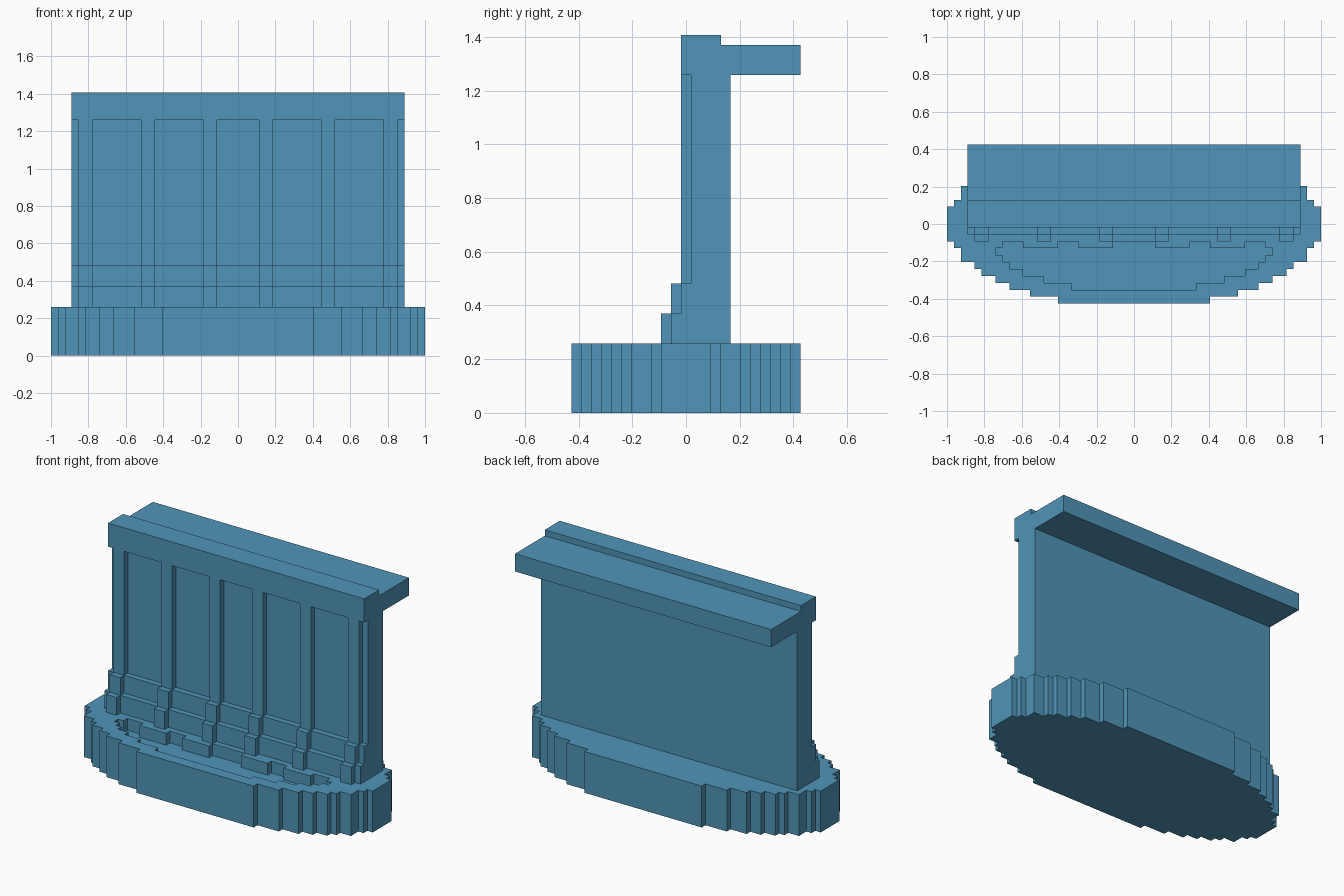
import bpy
import bmesh
from mathutils import Vector

U = 1 / 27  # one grid step

cube = bpy.data.objects.get("Cube")
if cube:
    bpy.data.objects.remove(cube, do_unlink=True)

blue = bpy.data.materials.new("steel_blue")
blue.use_nodes = True
colour = (0.08, 0.30, 0.48, 1)
blue.diffuse_color = colour
blue.node_tree.nodes["Principled BSDF"].inputs["Base Color"].default_value = colour


def extrude(name, points, direction):
    """Solid from a closed outline swept along a direction, in grid steps."""
    bm = bmesh.new()
    face = bm.faces.new([bm.verts.new(Vector(p) * U) for p in points])
    swept = bmesh.ops.extrude_face_region(bm, geom=[face])["geom"]
    moved = [g for g in swept if isinstance(g, bmesh.types.BMVert)]
    bmesh.ops.translate(bm, verts=moved, vec=Vector(direction) * U)
    bmesh.ops.recalc_face_normals(bm, faces=bm.faces)
    mesh = bpy.data.meshes.new(name)
    bm.to_mesh(mesh)
    bm.free()
    mesh.materials.append(blue)
    obj = bpy.data.objects.new(name, mesh)
    bpy.context.collection.objects.link(obj)
    return obj


def side_sweep(name, profile, x0, x1):
    """Sweep a (y, z) side profile from x0 to x1."""
    return extrude(name, [(x0, y, z) for y, z in profile], (x1 - x0, 0, 0))


def staircase(steps, start_y):
    """Right-hand stepped edge from (half width, end y) pairs."""
    pts, y = [], start_y
    for x, end in steps:
        pts += [(x, y), (x, end)]
        y = end
    return pts


def mirrored(half):
    """Close a right-hand outline with its mirror image on the left."""
    return half + [(-x, y) for x, y in reversed(half)]


# Stepped oval plinth
quarter = staircase([(27, -2.5), (26, -3.5), (25, -5.5), (23, -6.5), (22, -7.5),
                     (20, -8.5), (18, -9.5), (15, -10.5), (11, -11.5)], 0)[1:]
right = [(x, -y) for x, y in reversed(quarter)] + quarter
plinth = extrude("plinth", [(x, y, 0) for x, y in mirrored(right)], (0, 0, 7))

# Sunken basin with a notched back edge
back_edge = [(3, -2.5), (3, -3.5), (8, -3.5), (8, -2.5), (11, -2.5),
             (11, -3.5), (16, -3.5), (16, -2.5)]
front_edge = staircase([(19, -3.5), (20, -4.5), (19, -5.5), (18, -6.5),
                        (16, -7.5), (13, -8.5), (9, -9.5)], -2.5)
outline = mirrored(back_edge + front_edge)
cutter = extrude("basin_cutter", [(x, y, 5) for x, y in outline], (0, 0, 4))
cutter.hide_render = True
cut = plinth.modifiers.new("basin", "BOOLEAN")
cut.operation = "DIFFERENCE"
cut.solver = "EXACT"
cut.object = cutter
bpy.context.view_layer.objects.active = plinth
bpy.ops.object.modifier_apply(modifier=cut.name)
bpy.data.objects.remove(cutter, do_unlink=True)

# Wall with stepped foot, parapet and rear deck slab
side_sweep("wall", [(-1.5, 7), (-1.5, 10), (-0.5, 10), (-0.5, 13), (0.5, 13),
                    (0.5, 34), (-0.5, 34), (-0.5, 38), (3.5, 38), (3.5, 37),
                    (11.5, 37), (11.5, 34), (4.5, 34), (4.5, 7)], -24, 24)

# Pilasters, each with the same stepped foot
pilaster = [(-2.5, 7), (-2.5, 10), (-1.5, 10), (-1.5, 13), (-0.5, 13),
            (-0.5, 34), (0.5, 34), (0.5, 13), (-0.5, 13), (-0.5, 10),
            (-1.5, 10), (-1.5, 7)]
# Back edge kept straight inside the wall to give a simple solid
pilaster = pilaster[:6] + [(1, 34), (1, 7)]
for i, x in enumerate((-23, -14, -5, 3, 12, 21)):
    side_sweep(f"pilaster_{i + 1}", pilaster, x, x + 2)
